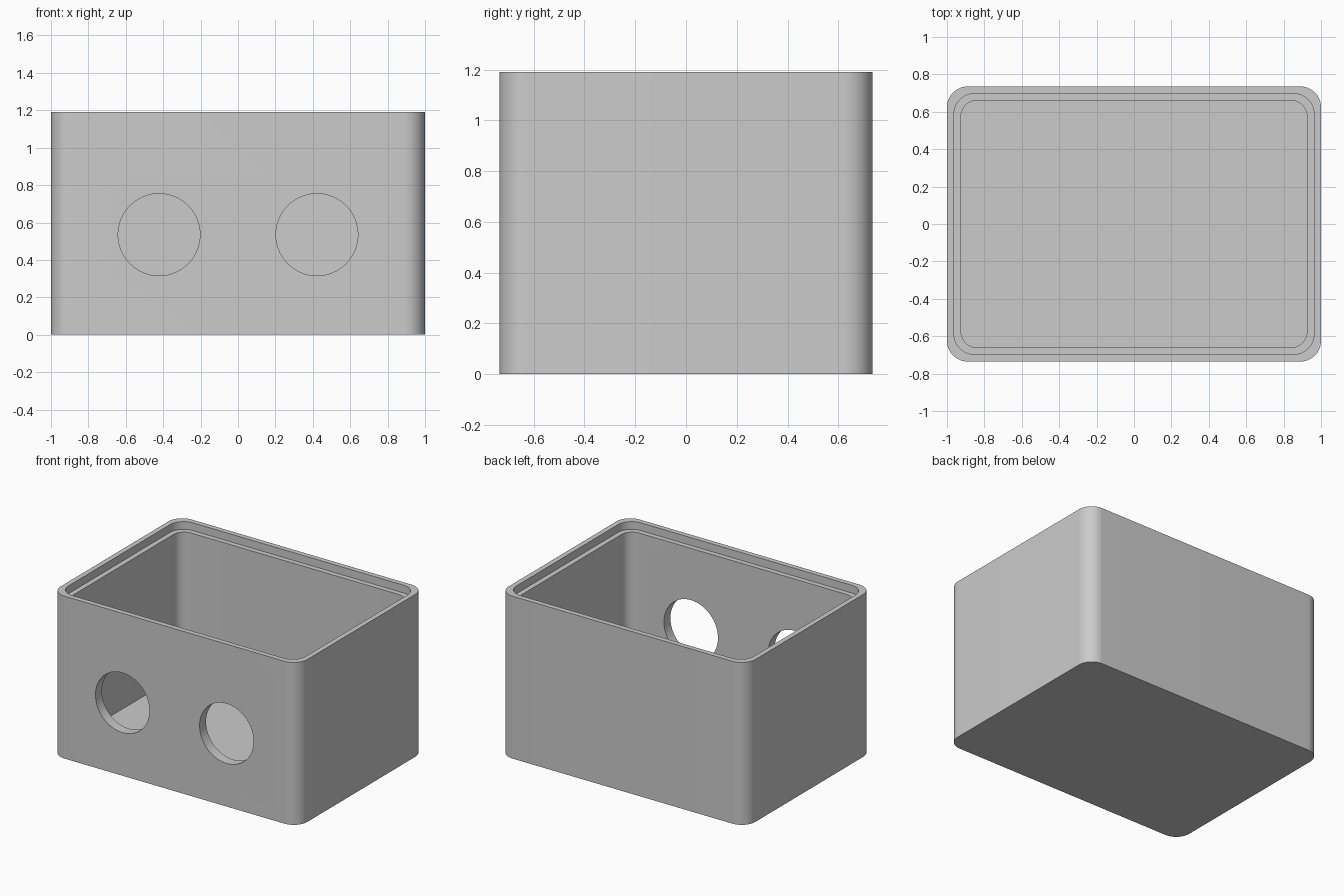
import bpy
import bmesh
from math import cos, sin, pi, radians

cube = bpy.data.objects.get("Cube")
if cube:
    bpy.data.objects.remove(cube, do_unlink=True)

HEIGHT = 1.19
FLOOR = 0.08
LEDGE = HEIGHT - 0.057
HALF_X, HALF_Y = 1.0, 0.735
STEP = 0.0375
ARC_STEPS = 16

# Single grey plastic
grey = bpy.data.materials.new("grey plastic")
grey.use_nodes = True
colour = (0.6, 0.6, 0.6, 1)
grey.diffuse_color = colour
grey.node_tree.nodes["Principled BSDF"].inputs["Base Color"].default_value = colour


def rounded_loop(bm, inset, radius, z):
    """Ring of vertices around a rounded rectangle."""
    cx, cy = HALF_X - inset - radius, HALF_Y - inset - radius
    ring = []
    for quarter, (sx, sy) in enumerate([(1, 1), (-1, 1), (-1, -1), (1, -1)]):
        for i in range(ARC_STEPS + 1):
            a = (quarter + i / ARC_STEPS) * pi / 2
            ring.append(bm.verts.new((sx * cx + radius * cos(a),
                                      sy * cy + radius * sin(a), z)))
    return ring


# Box shell: outer wall, rim, lid ledge, inner wall and floor
bm = bmesh.new()
profile = [(0, 0.11, 0), (0, 0.11, HEIGHT),
           (STEP, 0.11, HEIGHT), (STEP, 0.11, LEDGE),
           (2 * STEP, 0.085, LEDGE), (2 * STEP, 0.085, FLOOR)]
rings = [rounded_loop(bm, *p) for p in profile]
for low, high in zip(rings, rings[1:]):
    for i in range(len(low)):
        j = (i + 1) % len(low)
        bm.faces.new((low[i], low[j], high[j], high[i]))
bm.faces.new(reversed(rings[0]))
bm.faces.new(rings[-1])
bmesh.ops.recalc_face_normals(bm, faces=bm.faces)
mesh = bpy.data.meshes.new("box_shell")
bm.to_mesh(mesh)
bm.free()
mesh.materials.append(grey)
box = bpy.data.objects.new("box_shell", mesh)
bpy.context.collection.objects.link(box)

# Two round openings through the front wall
for side in (-1, 1):
    bpy.ops.mesh.primitive_cylinder_add(
        vertices=64, radius=0.219, depth=0.4,
        location=(side * 0.422, -HALF_Y, 0.535), rotation=(pi / 2, 0, 0))
    cutter = bpy.context.object
    cutter.name = "hole_cutter"
    cutter.hide_render = True
    cutter.data.materials.append(grey)
    bpy.ops.object.select_all(action="DESELECT")
    box.select_set(True)
    bpy.context.view_layer.objects.active = box
    cut = box.modifiers.new("round opening", "BOOLEAN")
    cut.operation = "DIFFERENCE"
    cut.solver = "EXACT"
    cut.object = cutter
    bpy.ops.object.modifier_apply(modifier=cut.name)
    bpy.data.objects.remove(cutter, do_unlink=True)

# Smooth rounded corners, crisp rims
bpy.ops.object.shade_smooth_by_angle(angle=radians(30))
